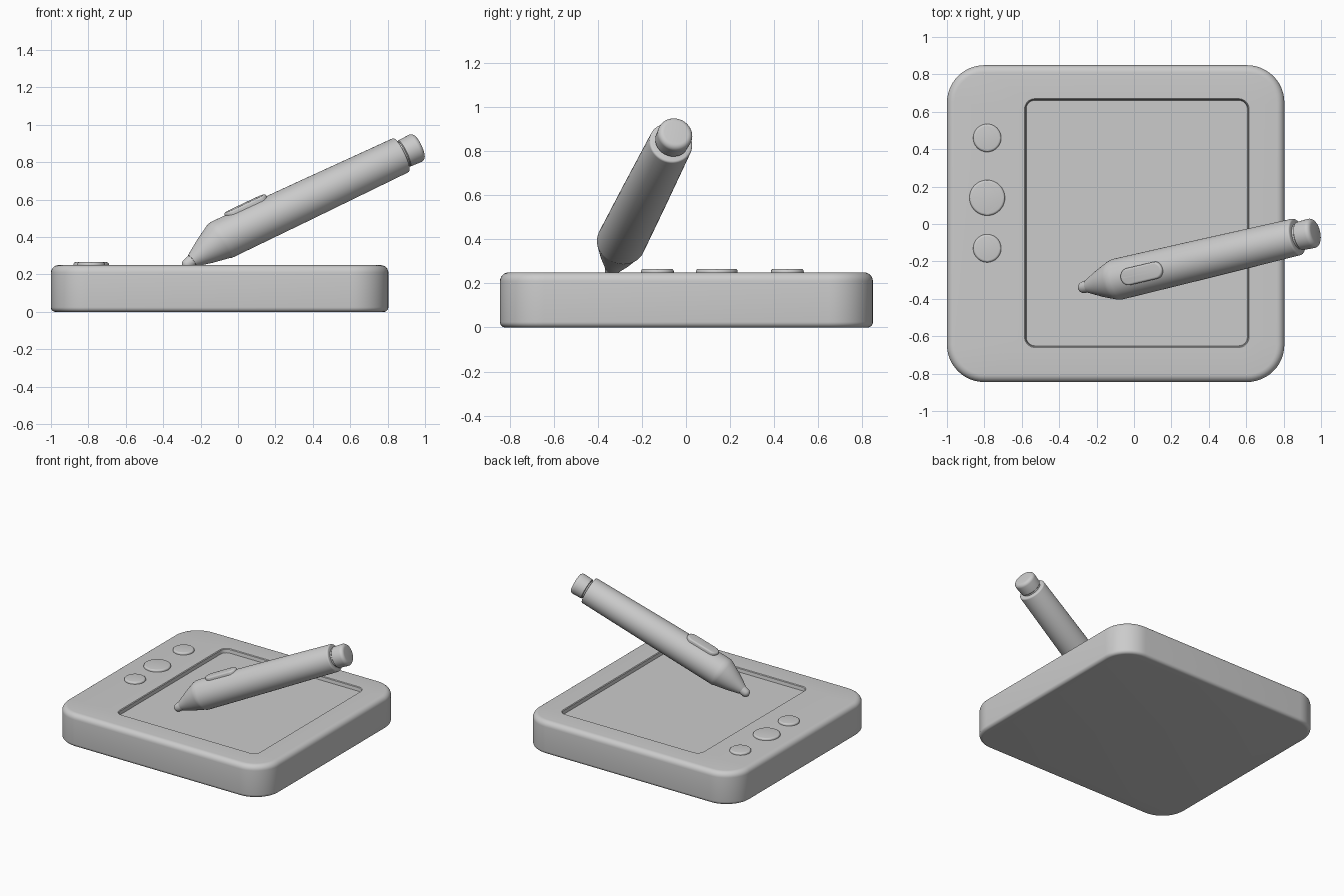
import bpy, bmesh, math
from mathutils import Vector, Matrix

if "Cube" in bpy.data.objects:
    bpy.data.objects.remove(bpy.data.objects["Cube"], do_unlink=True)

grey = bpy.data.materials.new("plain grey")
grey.use_nodes = True
grey.diffuse_color = (0.6, 0.6, 0.6, 1)
grey.node_tree.nodes["Principled BSDF"].inputs["Base Color"].default_value = grey.diffuse_color


def loft(name, rings, matrix=Matrix()):
    """Skin a list of equal-count rings and cap both ends."""
    bm = bmesh.new()
    loops = [[bm.verts.new(matrix @ p) for p in ring] for ring in rings]
    n = len(loops[0])
    for a, b in zip(loops, loops[1:]):
        for i in range(n):
            j = (i + 1) % n
            bm.faces.new((a[i], a[j], b[j], b[i]))
    bm.faces.new(loops[0])
    bm.faces.new(loops[-1])
    bmesh.ops.recalc_face_normals(bm, faces=bm.faces)
    mesh = bpy.data.meshes.new(name)
    bm.to_mesh(mesh)
    bm.free()
    mesh.materials.append(grey)
    obj = bpy.data.objects.new(name, mesh)
    bpy.context.collection.objects.link(obj)
    bpy.ops.object.select_all(action="DESELECT")
    obj.select_set(True)
    bpy.context.view_layer.objects.active = obj
    bpy.ops.object.shade_smooth_by_angle(angle=math.radians(35))
    return obj


def rounded_rect(cx, cy, hx, hy, r, z, seg=12):
    ring = []
    for k, (sx, sy) in enumerate([(1, 1), (-1, 1), (-1, -1), (1, -1)]):
        for i in range(seg + 1):
            a = math.pi / 2 * (k + i / seg)
            ring.append(Vector((cx + sx * (hx - r) + r * math.cos(a),
                                cy + sy * (hy - r) + r * math.sin(a), z)))
    return ring


def fillet(size, steps=6):
    """Inset and drop pairs around a quarter-round edge, side to top."""
    for i in range(steps + 1):
        a = math.pi / 2 * i / steps
        yield size * (1 - math.cos(a)), size * (1 - math.sin(a))


# Tablet slab with rounded edges and a sunken screen
TOP, FLOOR = 0.25, 0.22


def slab(inset, z):
    return rounded_rect(-0.098, 0.002, 0.902 - inset, 0.847 - inset, 0.2 - inset, z)


def screen(inset, z):
    return rounded_rect(0.015, 0.005, 0.595 - inset, 0.66 - inset, 0.05 - inset, z)


rings = [slab(i, d) for i, d in reversed(list(fillet(0.025)))]
rings += [slab(i, TOP - d) for i, d in fillet(0.04)]
rings += [screen(-0.005, TOP), screen(0, TOP - 0.005), screen(0.004, FLOOR)]
loft("tablet_body", rings)

# Three round keys
for name, y, r in [("back_key", 0.46, 0.075), ("middle_key", 0.14, 0.095), ("front_key", -0.13, 0.075)]:
    rings = [rounded_rect(-0.785, y, r, r, r, TOP - 0.01)]
    rings += [rounded_rect(-0.785, y, r - i, r - i, r - i, TOP + 0.016 - d) for i, d in fillet(0.012, 4)]
    loft(name, rings)

# Pen axis: straight barrel, with the tip bent slightly down
START, END = Vector((-0.095, -0.297, 0.382)), Vector((0.97, -0.045, 0.885))
AXIS = (END - START).normalized()
SIDE = Vector((0, 0, 1)).cross(AXIS).normalized()
UP = AXIS.cross(SIDE)
LENGTH = (END - START).length


def centre(t):
    return START + AXIS * t + Vector((0, 0, 0.22 * min(t, 0)))


def pen_part(name, stations, n=48):
    rings = []
    for t, r in stations:
        tangent = (centre(t + 0.01) - centre(t - 0.01)).normalized()
        up = tangent.cross(SIDE)
        rings.append([centre(t) + r * (math.cos(a) * SIDE + math.sin(a) * up)
                      for a in (2 * math.pi * i / n for i in range(n))])
    loft(name, rings)


barrel_end = LENGTH - 0.108
pen_part("pen_barrel", [(-0.17, 0.037), (-0.09, 0.075), (-0.012, 0.106), (0, 0.11), (0.015, 0.111),
                        (0.5, 0.107)] + [(barrel_end - d, 0.1 - i) for i, d in
                                         reversed([(d, i) for d, i in fillet(0.01, 3)])][::-1])
pen_part("pen_neck", [(barrel_end - 0.02, 0.068), (barrel_end + 0.03, 0.068)])
pen_part("pen_end_cap", [(barrel_end + 0.012, 0.072), (barrel_end + 0.016, 0.077)]
         + [(LENGTH - d, 0.08 - i) for i, d in fillet(0.025)])
pen_part("pen_nib", [(-0.16, 0.034), (-0.19, 0.032)]
         + [(-0.195 - 0.03 * math.sin(a), 0.03 * math.cos(a) + 0.001)
            for a in (math.pi / 2 * i / 6 for i in range(7))])

# Long side button on top of the barrel
frame = Matrix((AXIS, SIDE, UP)).transposed().to_4x4()
frame.translation = centre(0.205)
rings = [rounded_rect(0, 0, 0.125, 0.046, 0.046, 0.08)]
rings += [rounded_rect(0, 0, 0.125 - i, 0.046 - i, 0.046 - i, 0.124 - d) for i, d in fillet(0.012, 4)]
loft("pen_button", rings, frame)
